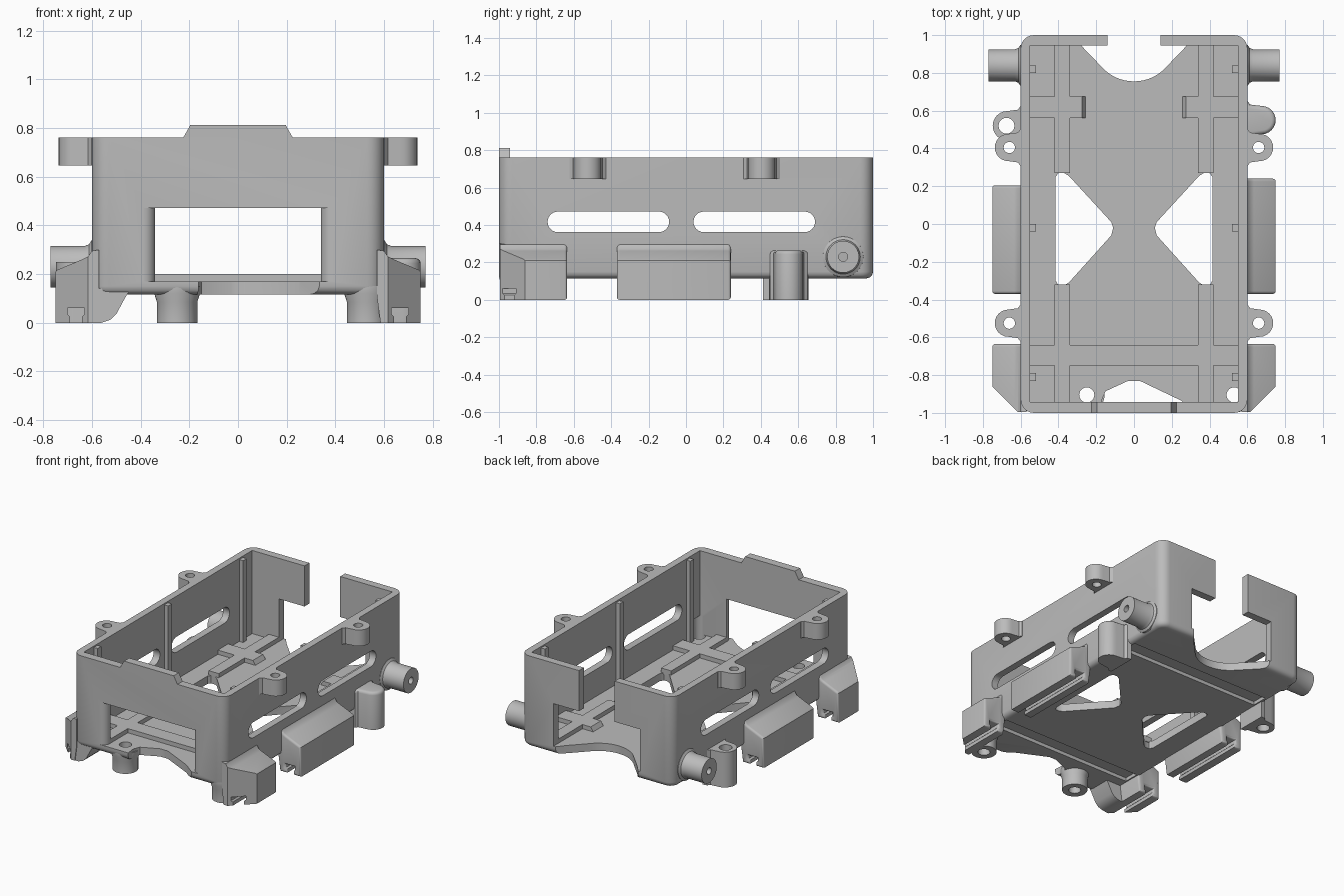
import bpy, bmesh, math
from mathutils import Vector, Matrix

cube = bpy.data.objects.get("Cube")
if cube:
    bpy.data.objects.remove(cube, do_unlink=True)

grey = bpy.data.materials.new("plain grey")
grey.use_nodes = True
grey.diffuse_color = (0.5, 0.5, 0.5, 1)
grey.node_tree.nodes["Principled BSDF"].inputs["Base Color"].default_value = (0.5, 0.5, 0.5, 1)


def finish(name, bm):
    bmesh.ops.recalc_face_normals(bm, faces=bm.faces)
    mesh = bpy.data.meshes.new(name)
    bm.to_mesh(mesh)
    bm.free()
    mesh.materials.append(grey)
    obj = bpy.data.objects.new(name, mesh)
    bpy.context.collection.objects.link(obj)
    return obj


def prism(name, pts, axis, a, b, side=1, bevel=0, cap=None, slice_at=None):
    """Extrude a profile along an axis; optionally bevel a cap and slice a corner."""
    place = {"x": lambda p, t: (t, p[0], p[1]),
             "y": lambda p, t: (side * p[0], t, p[1]),
             "z": lambda p, t: (side * p[0], p[1], t)}[axis]
    bm = bmesh.new()
    lo = [bm.verts.new(place(p, a)) for p in pts]
    hi = [bm.verts.new(place(p, b)) for p in pts]
    caps = [bm.faces.new(lo), bm.faces.new(hi)]
    for i in range(len(pts)):
        j = (i + 1) % len(pts)
        bm.faces.new((lo[i], lo[j], hi[j], hi[i]))
    bmesh.ops.recalc_face_normals(bm, faces=bm.faces)
    if bevel:
        chosen = caps if cap is None else [caps[cap]]
        bmesh.ops.bevel(bm, geom=[e for f in chosen for e in f.edges], offset=bevel,
                        segments=3, profile=0.5, affect="EDGES", clamp_overlap=True)
    if slice_at:
        cut = bmesh.ops.bisect_plane(bm, geom=bm.verts[:] + bm.edges[:] + bm.faces[:],
                                     plane_co=(side * slice_at[0], slice_at[1], 0),
                                     plane_no=(side, -1, 0), clear_outer=True)
        bmesh.ops.holes_fill(bm, edges=[e for e in cut["geom_cut"]
                                        if isinstance(e, bmesh.types.BMEdge)])
    return finish(name, bm)


def block(name, x0, x1, y0, y1, z0, z1):
    return prism(name, [(x0, y0), (x1, y0), (x1, y1), (x0, y1)], "z", z0, z1)


def lathe(name, ring, place):
    """Spin a closed (radius, height) section about z into a tube."""
    n = 40
    bm = bmesh.new()
    rows = [[bm.verts.new((r * math.cos(k * math.tau / n), r * math.sin(k * math.tau / n), h))
             for r, h in ring] for k in range(n)]
    for k in range(n):
        for i in range(len(ring)):
            j = (i + 1) % len(ring)
            m = (k + 1) % n
            bm.faces.new((rows[k][i], rows[k][j], rows[m][j], rows[m][i]))
    bmesh.ops.transform(bm, matrix=place, verts=bm.verts)
    return finish(name, bm)


def arc(cx, cy, r, start, end, n=12):
    return [(cx + r * math.cos(math.radians(start + (end - start) * i / n)),
             cy + r * math.sin(math.radians(start + (end - start) * i / n))) for i in range(n + 1)]


def carve(obj, *cutters):
    for c in cutters:
        c.hide_render = True
        mod = obj.modifiers.new("cut", "BOOLEAN")
        mod.operation, mod.solver, mod.object = "DIFFERENCE", "EXACT", c
        bpy.context.view_layer.objects.active = obj
        bpy.ops.object.modifier_apply(modifier=mod.name)
        bpy.data.objects.remove(c, do_unlink=True)


def hole(x, y, r, z0=-0.1, z1=1):
    return prism("cutter", arc(x, y, r, 0, 345, 23), "z", z0, z1)


# Open tray: rounded outer body
outline = (arc(0.53, 0.93, 0.07, 0, 90, 6) + arc(-0.53, 0.93, 0.07, 90, 180, 6)
           + arc(-0.53, -0.93, 0.07, 180, 270, 6) + arc(0.53, -0.93, 0.07, 270, 360, 6))
tray = prism("tray", outline, "z", 0.115, 0.76, bevel=0.035, cap=0)
carve(tray, block("cutter", -0.55, 0.55, -0.942, 0.945, 0.17, 1))

# Front window with rounded jambs
jamb = arc(0.39, -0.95, 0.05, 270, 180, 5)
window = [(0.39, -1.05)] + jamb + [(0.34, -0.9)]
carve(tray, prism("cutter", window + [(-x, y) for x, y in reversed(window)], "z", 0.17, 0.472))

# Rear gap: narrow above, wide below
carve(tray, block("cutter", -0.14, 0.14, 0.9, 1.1, 0.17, 1),
      block("cutter", -0.34, 0.34, 0.9, 1.1, 0.17, 0.472))

# Floor notches at rear and front
rear = [(0.34, 1.02), (0.28, 0.945)] + arc(0, 0.985, 0.23, -40, -90, 8)
carve(tray, prism("cutter", rear + [(-x, y) for x, y in reversed(rear[:-1])], "z", 0, 0.2),
      prism("cutter", [(-0.16, -1.02), (-0.17, -0.93), (-0.15, -0.885), (-0.03, -0.83),
                       (0.03, -0.83), (0.25, -0.935), (0.36, -1.02)], "z", 0, 0.17))

# Triangular floor openings
triangle = [(0.12, 0.01), (0.11, -0.02), (0.12, -0.06), (0.345, -0.31), (0.37, -0.325), (0.4, -0.325),
            (0.415, -0.3), (0.415, 0.25), (0.4, 0.27), (0.37, 0.27), (0.345, 0.255)]
for s in (1, -1):
    carve(tray, prism("cutter", triangle, "z", 0, 0.3, s))

# Side slots
for y0, y1 in ((-0.74, -0.09), (0.04, 0.69)):
    r = 0.055
    slot = arc(y1 - r, 0.417, r, -90, 90) + arc(y0 + r, 0.417, r, 90, 270)
    carve(tray, prism("cutter", slot, "x", -1, 1))

# Strap grooves underneath and screw holes through the floor
for y0, y1 in ((-0.75, -0.64), (0.56, 0.675)):
    carve(tray, block("cutter", -0.56, 0.56, y0, y1, 0, 0.14))
for x in (-0.25, 0.53):
    carve(tray, hole(x, -0.905, 0.04, 0, 0.3))

# Front tab on the rim
prism("front_tab", [(-0.23, 0.75), (-0.225, 0.76), (-0.195, 0.813), (0.195, 0.813),
                    (0.225, 0.76), (0.23, 0.75)], "y", -1, -0.942)

# Raised floor ribs
block("front_cross_rib", -0.55, 0.55, -0.75, -0.64, 0.16, 0.2)
for s, tag in ((1, "left"), (-1, "right")):
    a, b = sorted((s * 0.34, s * 0.42))
    block(tag + "_rear_rib", a, b, 0.27, 0.95, 0.16, 0.2)
    block(tag + "_front_rib", a, b, -0.942, -0.32, 0.16, 0.2)
    prism(tag + "_rear_cross_rib", [(0.55, 0.16), (0.55, 0.2), (0.275, 0.2), (0.25, 0.16)],
          "y", 0.56, 0.675, s)
    # Thin upright guides on the inner walls
    a, b = sorted((s * 0.52, s * 0.56))
    for y in (-0.81, -0.02, 0.82):
        block(tag + "_wall_guide", a, b, y - 0.02, y + 0.02, 0.16, 0.75)

# Floor posts with screw holes
for x, tag in ((-0.25, "front_post"), (0.53, "corner_post")):
    lathe(tag, [(0.04, 0), (0.083, 0), (0.083, 0.085), (0.094, 0.12), (0.094, 0.15), (0.04, 0.15)],
          Matrix.Translation((x, -0.905, 0)))


def lug(cx, cy, r):
    """Rounded lug outline flaring into the wall."""
    return ([(0.57, cy - r - 0.03), (0.602, cy - r - 0.025), (0.615, cy - r - 0.007)]
            + arc(cx, cy, r, -90, 90)
            + [(0.615, cy + r + 0.007), (0.602, cy + r + 0.025), (0.57, cy + r + 0.03)])


# Section of the side feet, with a groove along the underside
foot = [(0.57, 0.11), (0.585, 0), (0.64, 0), (0.64, 0.025), (0.63, 0.035), (0.63, 0.06),
        (0.7, 0.06), (0.7, 0.035), (0.69, 0.025), (0.69, 0), (0.75, 0), (0.75, 0.21),
        (0.74, 0.218), (0.635, 0.262), (0.615, 0.272), (0.6, 0.295), (0.57, 0.3)]

for s, tag in ((1, "left"), (-1, "right")):
    # Rim ears
    for y in (0.405, -0.525):
        ear = prism(tag + "_ear", lug(0.665, y, 0.072), "z", 0.645, 0.76, s)
        carve(ear, hole(s * 0.66, y, 0.03))
    # Side pegs
    turn = Matrix.Translation((0, 0.84, 0.23)) @ Matrix.Rotation(s * math.pi / 2, 4, "Y")
    lathe(tag + "_peg", [(0.024, 0.57), (0.11, 0.57), (0.108, 0.602), (0.092, 0.612), (0.085, 0.63),
                         (0.085, 0.77), (0.024, 0.77)], turn)
    # Middle and front feet
    prism(tag + "_middle_foot", foot, "y", -0.37, 0.24 if s > 0 else 0.205, s, bevel=0.015)
    prism(tag + "_front_foot", foot, "y", -0.995, -0.635, s, bevel=0.015, cap=1,
          slice_at=(0.61, -1))

# Side posts: solid on the left, drilled on the right
prism("left_side_post", lug(0.675, 0.55, 0.075), "z", 0, 0.265, 1, bevel=0.03, cap=1)
post = prism("right_side_post", lug(0.67, 0.52, 0.078), "z", 0, 0.25, -1)
carve(post, hole(-0.675, 0.52, 0.042))

# Curved web joining the right front foot to the floor
prism("right_foot_web", [(-0.6, 0.14), (-0.6, 0), (-0.56, 0), (-0.525, 0.012), (-0.5, 0.035),
                         (-0.465, 0.1), (-0.44, 0.14)], "y", -0.99, -0.82)

# Smooth curved surfaces, crisp edges
for obj in bpy.context.scene.objects:
    obj.select_set(obj.type == "MESH")
bpy.ops.object.shade_smooth_by_angle(angle=math.radians(32))
